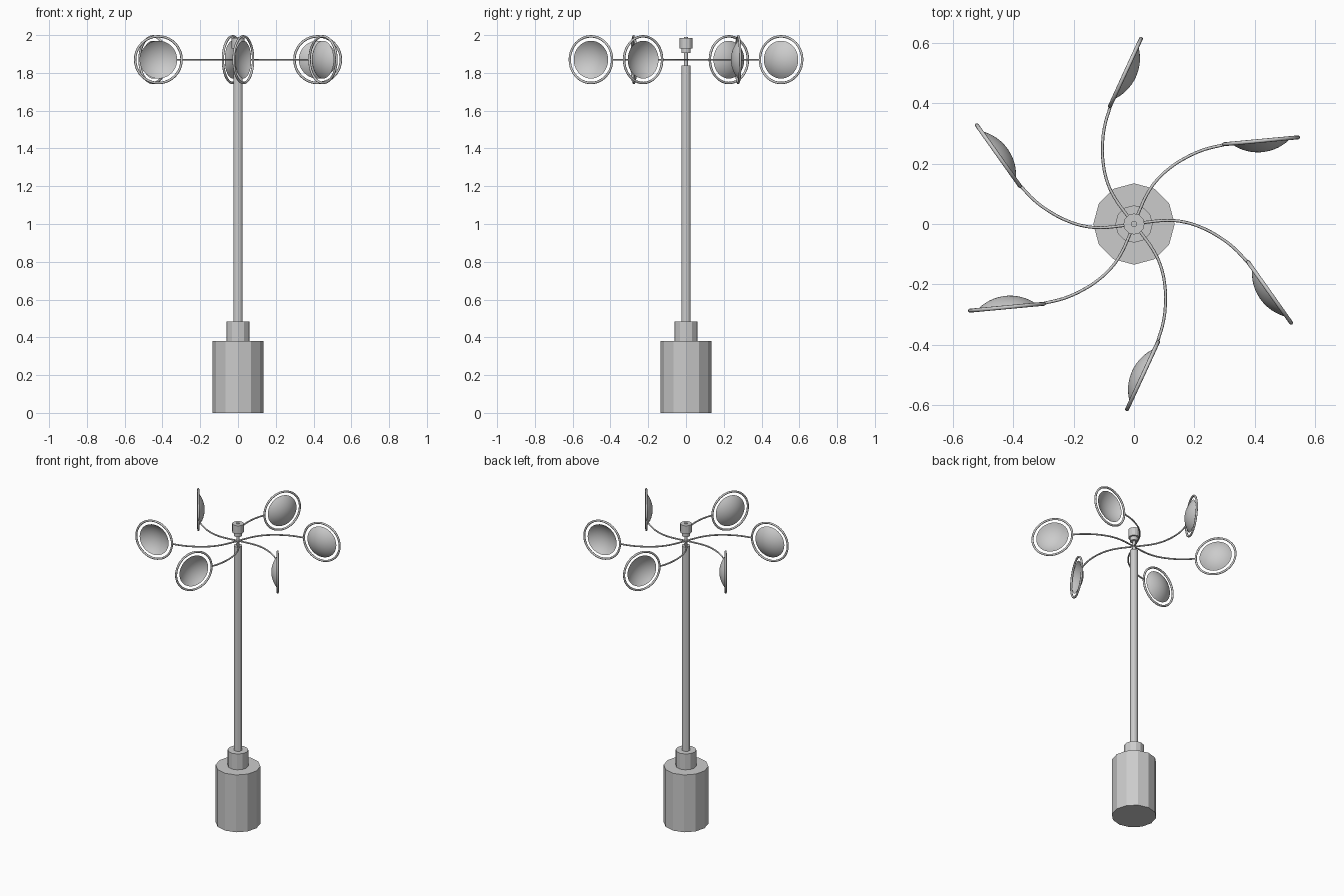
import bpy, bmesh
from math import pi, sin, cos, atan2, asin, radians
from mathutils import Matrix, Vector

if "Cube" in bpy.data.objects:
    bpy.data.objects.remove(bpy.data.objects["Cube"])

HUB_Z = 1.87


def add_object(name, mesh, matrix=None):
    obj = bpy.data.objects.new(name, mesh)
    bpy.context.collection.objects.link(obj)
    if matrix is not None:
        obj.matrix_world = matrix
    return obj


def lathe(name, profile, sides, smooth=False):
    """Revolve a list of (radius, z) around z and return the mesh."""
    bm = bmesh.new()
    rows = []
    for r, z in profile:
        if r == 0:
            rows.append([bm.verts.new((0, 0, z))] * sides)
        else:
            rows.append([bm.verts.new((r * cos(2 * pi * i / sides), r * sin(2 * pi * i / sides), z))
                         for i in range(sides)])
    for a, b in zip(rows, rows[1:]):
        for i in range(sides):
            j = (i + 1) % sides
            quad = list(dict.fromkeys((a[i], a[j], b[j], b[i])))
            bm.faces.new(quad).smooth = smooth
    bmesh.ops.recalc_face_normals(bm, faces=bm.faces)
    mesh = bpy.data.meshes.new(name)
    bm.to_mesh(mesh)
    bm.free()
    return mesh


def cylinder(name, r, z0, z1, sides=12):
    add_object(name, lathe(name, [(0, z0), (r, z0), (r, z1), (0, z1)], sides))


# Stand
cylinder("base_drum", 0.135, 0, 0.38)
cylinder("base_collar", 0.062, 0.38, 0.485)
cylinder("pole", 0.025, 0.485, 1.84)

# Spindle and stepped cap
cylinder("spindle", 0.01, 1.84, 1.99)
cap = [(0, 1.905), (0.024, 1.905), (0.024, 1.93), (0.035, 1.93), (0.035, 1.985), (0, 1.985)]
add_object("spindle_cap", lathe("spindle_cap", cap, 12))

# Curved arm, swept as a thin tube
arm_points = [(0.0, 0.0), (0.05, 0.007), (0.11, 0.012), (0.165, 0.007), (0.22, -0.010),
              (0.275, -0.038), (0.33, -0.078), (0.378, -0.128)]
curve = bpy.data.curves.new("arm", 'CURVE')
curve.dimensions = '3D'
curve.bevel_depth = 0.005
curve.bevel_resolution = 1
curve.resolution_u = 4
curve.use_fill_caps = True
spline = curve.splines.new('BEZIER')
spline.bezier_points.add(len(arm_points) - 1)
for bp, p in zip(spline.bezier_points, arm_points):
    bp.co = (*p, 0)
    bp.handle_left_type = bp.handle_right_type = 'AUTO'
temp = add_object("arm_path", curve)
bpy.context.view_layer.update()
arm_mesh = bpy.data.meshes.new_from_object(temp.evaluated_get(bpy.context.evaluated_depsgraph_get()))
bpy.data.objects.remove(temp)

# Ring: round section closed on itself
ring_profile = [(0.1235 + 0.0065 * cos(2 * pi * k / 8), 0.0065 * sin(2 * pi * k / 8)) for k in range(9)]
ring_mesh = lathe("ring", ring_profile, 40, True)
bm = bmesh.new()
bm.from_mesh(ring_mesh)
bmesh.ops.remove_doubles(bm, verts=bm.verts, dist=1e-5)
bm.to_mesh(ring_mesh)
bm.free()

# Cup: shallow open dish bulging along +z
rim, depth = 0.1, 0.038
R = (rim ** 2 + depth ** 2) / (2 * depth)
sweep = asin(rim / R)
cup_profile = [(R * sin(sweep * k / 8), R * cos(sweep * k / 8) - R + depth) for k in range(9)]
cup_mesh = lathe("cup", cup_profile, 40, True)

# Ring axis points clockwise from the arm's outer direction
along = Vector((0.578, -0.816, 0)).normalized()
axis = Vector((along.y, -along.x, 0))
tilt = axis.to_track_quat('Z', 'Y').to_matrix().to_4x4()
seat = Matrix.Translation((0.45, -0.227, 0)) @ tilt

# Six arms with rings and cups around the spindle
for i in range(6):
    turn = Matrix.Translation((0, 0, HUB_Z)) @ Matrix.Rotation(radians(60 * i), 4, 'Z')
    add_object(f"arm_{i + 1}", arm_mesh, turn)
    add_object(f"ring_{i + 1}", ring_mesh, turn @ seat)
    add_object(f"cup_{i + 1}", cup_mesh, turn @ seat)
